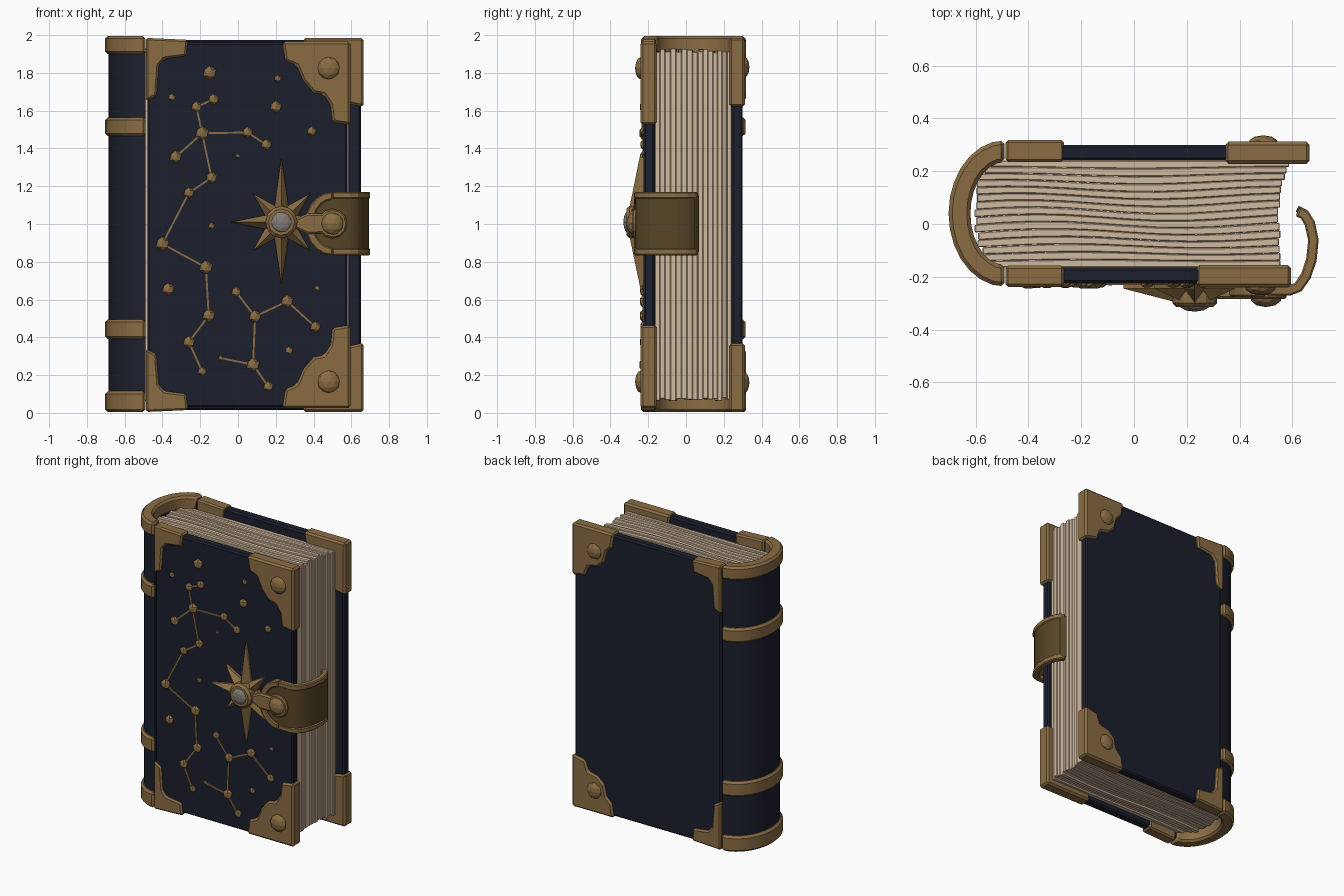
import bpy, bmesh, math, random
from mathutils import Vector, Matrix

if "Cube" in bpy.data.objects:
    bpy.data.objects.remove(bpy.data.objects["Cube"])
random.seed(4)
MID = 0.995          # mirror height for top/bottom pairs
YC = 0.04            # mirror depth for front/back pairs


def mat(name, c):
    m = bpy.data.materials.new(name)
    m.diffuse_color = (*c, 1)
    m.use_nodes = True
    m.node_tree.nodes["Principled BSDF"].inputs["Base Color"].default_value = m.diffuse_color
    return m


NAVY = mat("navy leather", (0.012, 0.014, 0.026))
BRASS = mat("old brass", (0.255, 0.152, 0.056))
BROWN = mat("brown strap", (0.095, 0.058, 0.02))
PAPER = mat("cream paper", (0.64, 0.49, 0.35))
GEM = mat("grey gem", (0.22, 0.2, 0.18))


def finish(name, bm, m, bevel=0, smooth=False):
    bmesh.ops.recalc_face_normals(bm, faces=bm.faces)
    if bevel:
        es = [e for e in bm.edges if len(e.link_faces) == 2 and e.calc_face_angle(0) > 0.7]
        bmesh.ops.bevel(bm, geom=es, offset=bevel, segments=1, affect='EDGES', clamp_overlap=True)
    me = bpy.data.meshes.new(name)
    bm.to_mesh(me)
    bm.free()
    me.materials.append(m)
    ob = bpy.data.objects.new(name, me)
    bpy.context.collection.objects.link(ob)
    if smooth:
        bpy.ops.object.select_all(action='DESELECT')
        ob.select_set(True)
        bpy.context.view_layer.objects.active = ob
        bpy.ops.object.shade_smooth_by_angle(angle=math.radians(35))
    return ob


def prism(name, pts, plane, a, b, m, bevel=0, smooth=False):
    """Extrude a 2D outline from a to b along the axis left out of the plane."""
    bm = bmesh.new()
    put = (lambda u, v, w: (u, v, w)) if plane == 'xy' else (lambda u, v, w: (u, w, v))
    lo = [bm.verts.new(put(u, v, a)) for u, v in pts]
    hi = [bm.verts.new(put(u, v, b)) for u, v in pts]
    n = len(pts)
    bm.faces.new(lo)
    bm.faces.new(hi)
    for i in range(n):
        bm.faces.new((lo[i], lo[(i + 1) % n], hi[(i + 1) % n], hi[i]))
    return finish(name, bm, m, bevel, smooth)


def rect(x0, x1, z0, z1):
    return [(x0, z0), (x1, z0), (x1, z1), (x0, z1)]


def arc(cx, cy, rx, ry, a0, a1, n):
    return [(cx + rx * math.cos(math.radians(a0 + (a1 - a0) * i / n)),
             cy + ry * math.sin(math.radians(a0 + (a1 - a0) * i / n))) for i in range(n + 1)]


def ribbon(path, t):
    """Thicken an open 2D path to the left by t."""
    out = []
    for i, p in enumerate(path):
        d = Vector(path[min(i + 1, len(path) - 1)]) - Vector(path[max(i - 1, 0)])
        d.normalize()
        out.append((p[0] - d.y * t, p[1] + d.x * t))
    return path + out[::-1]


def dome(name, x, y, z, r, depth, m, sub=1):
    bm = bmesh.new()
    bmesh.ops.create_icosphere(bm, subdivisions=sub, radius=r,
                               matrix=Matrix.Translation((x, y, z)) @ Matrix.Diagonal((1, depth / r, 1, 1)))
    return finish(name, bm, m)


# covers
prism("front_cover", rect(-0.48, 0.58, 0.03, 1.96), 'xz', -0.225, -0.165, NAVY, 0.01)
prism("back_cover", rect(-0.48, 0.65, 0.015, 1.975), 'xz', 0.24, 0.30, NAVY, 0.01)

# rounded spine and its bands
def spine(name, ro, ri, z0, z1, m, bev):
    pts = arc(-0.49, YC, ro[0], ro[1], 90, 270, 14) + arc(-0.49, YC, ri[0], ri[1], 270, 90, 14)
    prism(name, pts, 'xy', z0, z1, m, bev, True)

spine("spine", (0.195, 0.255), (0.145, 0.205), 0.03, 1.965, NAVY, 0)
for i, (z0, z1) in enumerate([(0.005, 0.115), (0.39, 0.495), (1.465, 1.565), (1.9, 1.995)]):
    spine("spine_band_%d" % i, (0.213, 0.277), (0.13, 0.195), z0, z1, BRASS, 0.014)

# page block: stacked wavy sheaves with ragged edges
N, STEPS = 15, 10
ys = [-0.165 + 0.405 * i / N for i in range(N + 1)]
def leaf_y(y, s):
    t = (y - YC) / 0.2
    return y + 0.013 * max(0, 1 - t * t) * math.sin(s * 7 + y * 6)
for i in range(N):
    ym = (ys[i] + ys[i + 1]) / 2
    t = (ym - YC) / 0.205
    x0 = -0.5 - 0.105 * math.sqrt(max(0, 1 - t * t)) + random.uniform(-0.008, 0.008)
    x1 = 0.55 + 0.05 * max(0, t) ** 2 + 0.01 * max(0, -t) ** 2 + random.uniform(-0.005, 0.005)
    xs = [(x0 + (x1 - x0) * k / STEPS, k / STEPS) for k in range(STEPS + 1)]
    pts = [(x, leaf_y(ys[i], s)) for x, s in xs] + [(x, leaf_y(ys[i + 1], s)) for x, s in xs[::-1]]
    prism("page_sheaf_%d" % i, pts, 'xy', 0.07 + random.uniform(-0.012, 0.008),
          1.918 + random.uniform(-0.01, 0.012), PAPER, 0.003)

# corner fittings, mirrored top and bottom
outer_front = [(0.595, 1.965), (0.235, 1.965), (0.25, 1.865), (0.31, 1.84), (0.345, 1.76), (0.4, 1.695),
               (0.455, 1.685), (0.49, 1.63), (0.5, 1.54), (0.595, 1.525)]
outer_back = [(0.665, 1.985), (0.345, 1.985), (0.36, 1.89), (0.4, 1.85), (0.42, 1.77), (0.47, 1.725),
              (0.54, 1.71), (0.565, 1.64), (0.665, 1.62)]
inner = [(-0.487, 1.985), (-0.265, 1.975), (-0.275, 1.89), (-0.39, 1.875), (-0.42, 1.84), (-0.432, 1.68), (-0.487, 1.65)]
for side in ("top", "bottom"):
    f = (lambda z: z) if side == "top" else (lambda z: 2 * MID - z)
    flip = lambda pts: [(x, f(z)) for x, z in pts]
    prism("front_corner_" + side, flip(outer_front), 'xz', -0.24, -0.155, BRASS, 0.012)
    prism("back_corner_" + side, flip(outer_back), 'xz', 0.228, 0.312, BRASS, 0.012)
    prism("front_hinge_corner_" + side, flip(inner), 'xz', -0.238, -0.158, BRASS, 0.01)
    prism("back_hinge_corner_" + side, flip(inner), 'xz', 0.235, 0.318, BRASS, 0.01)
    dome("front_corner_rivet_" + side, 0.48, -0.238, f(1.825), 0.06, 0.032, BRASS, 2)
    dome("back_corner_rivet_" + side, 0.49, 0.31, f(1.83), 0.055, 0.026, BRASS, 2)

# large eight-point star with ridged rays
bm = bmesh.new()
cx, cz = 0.23, 1.01
apex = bm.verts.new((cx, -0.315, cz))
rays = [0.2, 0.215, 0.345, 0.215, 0.27, 0.215, 0.335, 0.215]
rim, back = [], []
for k in range(16):
    r = rays[k // 2] if k % 2 == 0 else 0.095
    a = k * math.pi / 8
    x, z = cx + r * math.cos(a), cz + r * math.sin(a)
    rim.append(bm.verts.new((x, -0.245, z)))
    back.append(bm.verts.new((x, -0.222, z)))
for k in range(16):
    j = (k + 1) % 16
    bm.faces.new((apex, rim[k], rim[j]))
    bm.faces.new((rim[k], back[k], back[j], rim[j]))
bm.faces.new(back)
finish("star_emblem", bm, BRASS)
prism("gem_setting", arc(cx, cz, 0.085, 0.085, 0, 330, 11), 'xz', -0.315, -0.23, BRASS, 0.015)
dome("gem", cx, -0.31, cz, 0.056, 0.022, GEM, 2)

# clasp: strap hooking round the fore edge, with raised rims
path = [(0.5, -0.27), (0.59, -0.272), (0.635, -0.255), (0.67, -0.205), (0.692, -0.14),
        (0.7, -0.06), (0.685, 0.01), (0.66, 0.05), (0.63, 0.065)]
cz = 1.002
prism("clasp_strap", ribbon([(x - 0.006, y + 0.004) for x, y in path], 0.025), 'xy', cz - 0.15, cz + 0.15, BROWN, 0, True)
for s, nm in ((1, "upper"), (-1, "lower")):
    z0, z1 = sorted((cz + s * 0.132, cz + s * 0.168))
    prism("clasp_rim_" + nm, ribbon(path, 0.04), 'xy', z0, z1, BRASS, 0.006)
prism("clasp_end_rim", ribbon(path[-2:], 0.035), 'xy', cz - 0.15, cz + 0.15, BRASS)
prism("clasp_plate", arc(0.5, cz, 0.13, 0.15, 90, 270, 10), 'xz', -0.262, -0.225, BROWN)
prism("clasp_round_rim", arc(0.5, cz, 0.145, 0.168, 90, 270, 10) + arc(0.5, cz, 0.1, 0.128, 270, 90, 10),
      'xz', -0.275, -0.225, BRASS, 0.006)
prism("clasp_tongue", [(0.29, cz - 0.02), (0.37, cz - 0.055), (0.5, cz - 0.05), (0.5, cz + 0.05),
                       (0.37, cz + 0.055), (0.29, cz + 0.02)], 'xz', -0.285, -0.225, BRASS, 0.01)
prism("clasp_rivet_base", arc(0.5, cz, 0.078, 0.078, 0, 330, 11), 'xz', -0.285, -0.225, BRASS, 0.008)
dome("clasp_rivet", 0.5, -0.28, cz, 0.06, 0.035, BRASS, 2)

# constellation studs (x, z, radius) and the thin wires joining them
studs = [(-.15, 1.80, .038), (.21, 1.77, .02), (.2, 1.62, .033), (-.35, 1.67, .021), (-.13, 1.66, .03),
         (-.22, 1.62, .03), (-.19, 1.48, .038), (.05, 1.485, .03), (.15, 1.42, .03), (.39, 1.49, .027),
         (-.33, 1.355, .034), (-.14, 1.245, .032), (-.26, 1.165, .03), (0, 1.36, .012), (-.14, .99, .018),
         (-.4, .895, .038), (-.17, .77, .038), (-.37, .655, .034), (-.01, .64, .027), (.26, .59, .035),
         (.42, .66, .015), (-.155, .515, .036), (.09, .51, .034), (.41, .455, .03), (-.26, .375, .033),
         (.27, .33, .022), (.08, .255, .037), (-.09, .29, .015), (-.19, .22, .025), (.16, .14, .028)]
for i, (x, z, r) in enumerate(studs):
    dome("star_stud_%d" % i, x, -0.226, z, r, r * 0.6, BRASS)
links = [(4, 5), (5, 6), (6, 10), (6, 7), (7, 8), (6, 11), (11, 12), (12, 15), (15, 16), (16, 21), (21, 24),
         (24, 28), (18, 22), (22, 19), (19, 23), (22, 26), (26, 27), (26, 29)]
for i, (a, b) in enumerate(links):
    p, q = Vector(studs[a][:2]), Vector(studs[b][:2])
    n = (q - p).normalized().orthogonal() * 0.005
    prism("star_wire_%d" % i, [tuple(v) for v in (p - n, q - n, q + n, p + n)], 'xz', -0.231, -0.22, BRASS)
